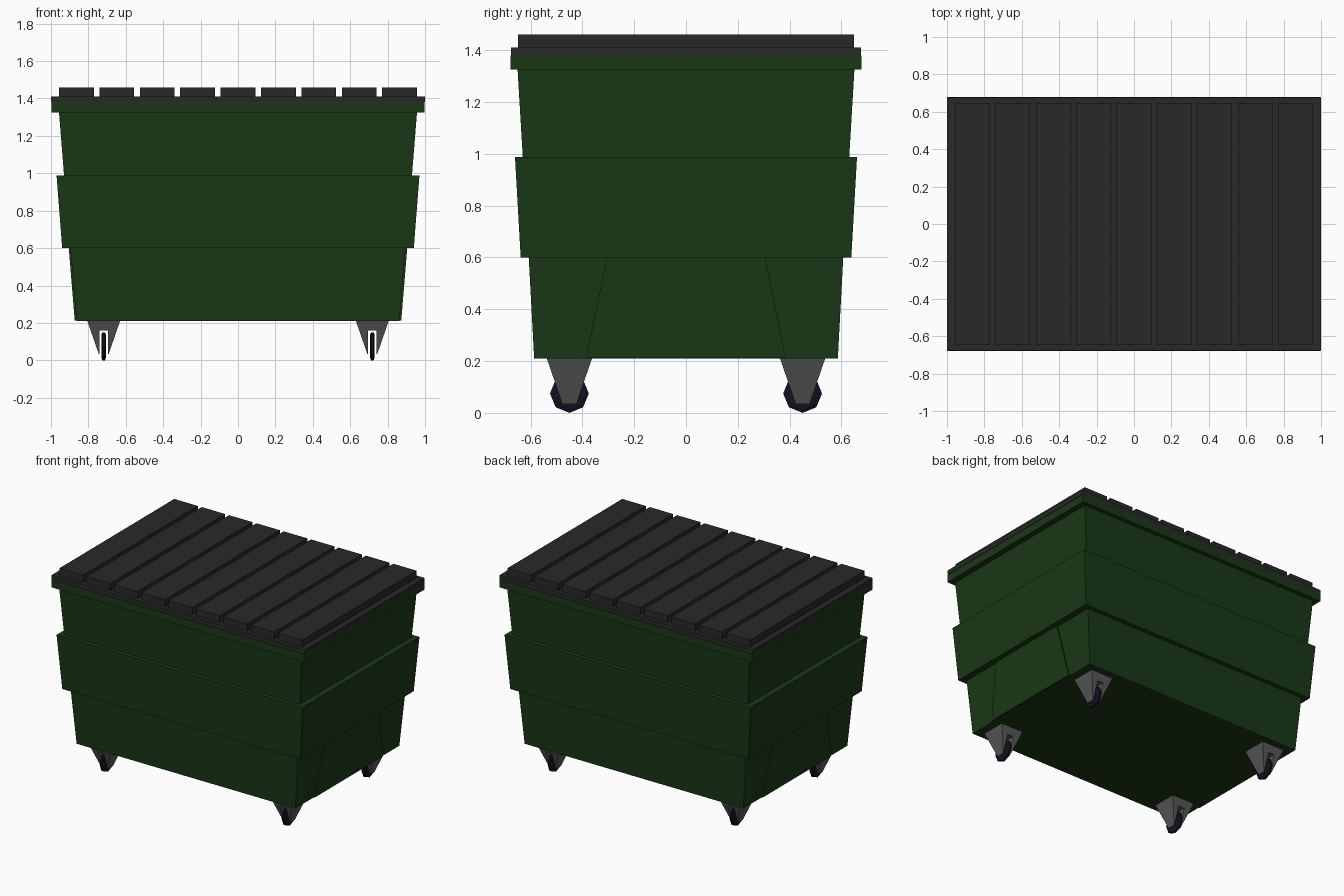
import bpy, bmesh, math
from mathutils import Matrix

if "Cube" in bpy.data.objects:
    bpy.data.objects.remove(bpy.data.objects["Cube"])


def material(name, rgb):
    m = bpy.data.materials.new(name)
    m.diffuse_color = (*rgb, 1)
    m.use_nodes = True
    m.node_tree.nodes["Principled BSDF"].inputs["Base Color"].default_value = m.diffuse_color
    return m


GREEN = material("green_paint", (0.010, 0.040, 0.008))
BLACK = material("lid_plastic", (0.022, 0.022, 0.022))
STEEL = material("caster_steel", (0.10, 0.10, 0.10))
RUBBER = material("rubber", (0.006, 0.005, 0.015))


def finish(name, bm, mat):
    bmesh.ops.recalc_face_normals(bm, faces=bm.faces)
    me = bpy.data.meshes.new(name)
    bm.to_mesh(me)
    bm.free()
    me.materials.append(mat)
    ob = bpy.data.objects.new(name, me)
    bpy.context.collection.objects.link(ob)
    return ob


def loft(name, rings, mat):
    """Closed skin through rectangles given as (x0, x1, y0, y1, z)."""
    bm = bmesh.new()
    loops = [[bm.verts.new(p) for p in
              ((a, c, z), (b, c, z), (b, d, z), (a, d, z))]
             for a, b, c, d, z in rings]
    for lo, hi in zip(loops, loops[1:]):
        for i in range(4):
            j = (i + 1) % 4
            bm.faces.new((lo[i], lo[j], hi[j], hi[i]))
    bm.faces.new(loops[0])
    bm.faces.new(loops[-1])
    return finish(name, bm, mat)


def sym(hx, hy, z, cx=0, cy=0):
    return (cx - hx, cx + hx, cy - hy, cy + hy, z)


# Tapered bin with raised middle band and top rim
loft("bin_body", [sym(*r) for r in (
    (0.863, 0.586, 0.21), (0.896, 0.607, 0.60),
    (0.94, 0.638, 0.60), (0.97, 0.66, 0.987),
    (0.93, 0.63, 0.987), (0.957, 0.65, 1.325),
    (0.997, 0.678, 1.325), (0.997, 0.678, 1.38))], GREEN)

# Raised trapezoid panels low on both ends
for side, s in (("left", -1), ("right", 1)):
    loft(f"{side}_end_panel", [
        (s * 0.80, s * 0.873, -0.385, 0.385, 0.213),
        (s * 0.80, s * 0.905, -0.305, 0.305, 0.602)], GREEN)

# Lid with nine raised slats
loft("lid", [sym(1.0, 0.675, 1.38), sym(1.0, 0.675, 1.41)], BLACK)
for i in range(9):
    cx = (i - 4) * 0.216
    loft(f"lid_slat_{i + 1}", [sym(0.093, 0.648, 1.405, cx),
                               sym(0.093, 0.648, 1.46, cx)], BLACK)


def caster(tag, cx, cy):
    # Tapered fork, slotted for the wheel
    fork = loft(f"{tag}_caster_fork", [sym(0.027, 0.027, 0.035, cx, cy),
                                       sym(0.088, 0.088, 0.212, cx, cy)], STEEL)
    slot = loft(f"{tag}_slot_cutter", [sym(0.023, 0.2, 0.0, cx, cy),
                                       sym(0.023, 0.2, 0.16, cx, cy)], STEEL)
    slot.hide_render = True
    slot.hide_viewport = True
    cut = fork.modifiers.new("wheel_slot", "BOOLEAN")
    cut.operation = "DIFFERENCE"
    cut.solver = "EXACT"
    cut.object = slot
    # Eight-sided wheel with chamfered tread
    bm = bmesh.new()
    profile = ((-0.012, 0.060), (-0.007, 0.075), (0.007, 0.075), (0.012, 0.060))
    loops = [[bm.verts.new((x, r * math.sin(k * math.pi / 4),
                            r * math.cos(k * math.pi / 4))) for k in range(8)]
             for x, r in profile]
    for lo, hi in zip(loops, loops[1:]):
        for i in range(8):
            j = (i + 1) % 8
            bm.faces.new((lo[i], lo[j], hi[j], hi[i]))
    bm.faces.new(loops[0])
    bm.faces.new(loops[-1])
    bmesh.ops.transform(bm, matrix=Matrix.Translation((cx, cy, 0.075)), verts=bm.verts)
    finish(f"{tag}_caster_wheel", bm, RUBBER)


for fb, y in (("front", -0.45), ("back", 0.45)):
    for lr, x in (("left", -0.718), ("right", 0.718)):
        caster(f"{fb}_{lr}", x, y)
